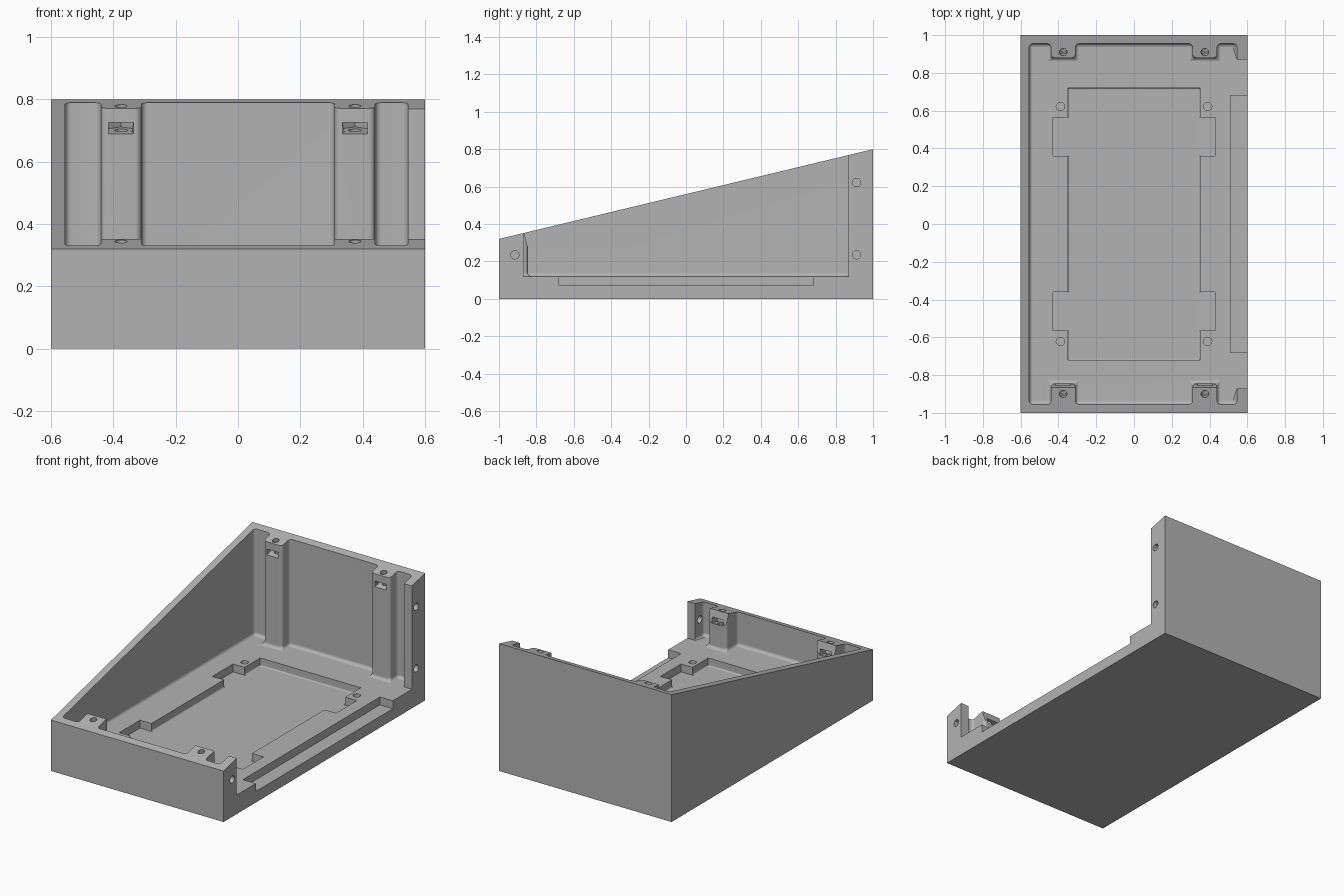
import bpy, bmesh, math
from mathutils import Matrix, Vector

cube = bpy.data.objects.get("Cube")
if cube:
    bpy.data.objects.remove(cube, do_unlink=True)

LOW, HIGH, FLOOR, RECESS = 0.32, 0.80, 0.12, 0.07
TILT = math.atan2(HIGH - LOW, 2)


def slope_z(y):
    return LOW + (y + 1) * (HIGH - LOW) / 2


def finish(bm, name):
    bmesh.ops.recalc_face_normals(bm, faces=bm.faces)
    mesh = bpy.data.meshes.new(name)
    bm.to_mesh(mesh)
    bm.free()
    obj = bpy.data.objects.new(name, mesh)
    bpy.context.collection.objects.link(obj)
    return obj


def prism(name, points, direction, fillet=0, rule=None):
    """Extrude an outline; round the edges chosen by the rule."""
    bm = bmesh.new()
    face = bm.faces.new([bm.verts.new(p) for p in points])
    new = bmesh.ops.extrude_face_region(bm, geom=[face])["geom"]
    bmesh.ops.translate(bm, vec=direction,
                        verts=[v for v in new if isinstance(v, bmesh.types.BMVert)])
    bmesh.ops.recalc_face_normals(bm, faces=bm.faces)
    if fillet:
        edges = [e for e in bm.edges if rule(e.verts[0].co, e.verts[1].co)]
        bmesh.ops.bevel(bm, geom=edges, offset=fillet, segments=4,
                        profile=0.5, affect='EDGES')
    return finish(bm, name)


def box(name, lo, hi, matrix=Matrix()):
    lo, hi = Vector(lo), Vector(hi)
    bm = bmesh.new()
    bmesh.ops.create_cube(bm, size=1, matrix=matrix @ Matrix.Translation((lo + hi) / 2)
                          @ Matrix.Diagonal((*(hi - lo), 1)))
    return finish(bm, name)


def rod(name, radius, depth, matrix, sides=24):
    bm = bmesh.new()
    bmesh.ops.create_cone(bm, cap_ends=True, segments=sides, radius1=radius,
                          radius2=radius, depth=depth, matrix=matrix)
    return finish(bm, name)


def cut(cutter):
    """Subtract a cutter from the housing and discard it."""
    cutter.hide_render = True
    mod = housing.modifiers.new("cut", 'BOOLEAN')
    mod.operation, mod.solver, mod.object = 'DIFFERENCE', 'EXACT', cutter
    bpy.context.view_layer.objects.active = housing
    bpy.ops.object.modifier_apply(modifier=mod.name)
    bpy.data.objects.remove(cutter, do_unlink=True)


# Wedge-shaped housing block
housing = prism("housing", [(-0.6, -1, 0), (-0.6, 1, 0), (-0.6, 1, HIGH), (-0.6, -1, LOW)],
                (1.2, 0, 0))

# Cavity outline: four screw bosses, wide opening on the left side
WALL, MOUTH, STUB = 0.955, 0.87, 0.545


def boss_row(y_wall, y_boss):
    row = []
    for outer, inner in ((0.44, 0.31), (-0.31, -0.44)):
        row += [(outer, y_wall), (outer, y_boss), (inner, y_boss), (inner, y_wall)]
    return [(STUB, y_wall)] + row + [(-0.555, y_wall)]


outline = [(0.7, MOUTH), (STUB, MOUTH)] + boss_row(WALL, 0.88)
outline += boss_row(-WALL, -0.845)[::-1] + [(STUB, -MOUTH), (0.7, -MOUTH)]


def cavity_edges(a, b):
    if max(a.x, b.x) > 0.6 or min(a.z, b.z) > FLOOR + 0.01:
        return False
    vertical = abs(a.z - b.z) > 0.1
    return not (vertical and abs(abs(a.y) - MOUTH) < 0.001 and a.x > 0.5)


cut(prism("cavity", [(x, y, FLOOR) for x, y in outline], (0, 0, 1), 0.02, cavity_edges))

# Recessed floor panel with side notches
cut(prism("floor_recess", [(x, y, RECESS) for x, y in
                           ((-0.35, -0.72), (0.35, -0.72), (0.35, 0.72), (-0.35, 0.72))],
          (0, 0, 0.2), 0.01, lambda a, b: max(a.z, b.z) < FLOOR))
for sx in (-1, 1):
    for sy in (-1, 1):
        xs, ys = sorted((sx * 0.3, sx * 0.43)), sorted((sy * 0.36, sy * 0.565))
        cut(box("notch", (xs[0], ys[0], RECESS), (xs[1], ys[1], 0.2)))
        cut(rod("floor_hole", 0.022, 0.2,
                Matrix.Translation((sx * 0.39, sy * 0.622, 0.14))))

# Ledge along the open side
cut(box("ledge", (0.51, -0.68, RECESS), (0.7, 0.68, 0.2)))

# Boss tops: screw holes and nut slots square to the slope
for y, toward in ((0.91, -1), (-0.90, 1)):
    for x in (-0.375, 0.375):
        frame = Matrix.Translation((x, y, slope_z(y))) @ Matrix.Rotation(TILT, 4, 'X')
        if toward > 0:
            cut(box("boss_relief", (-0.075, 0.036, -0.072), (0.075, 0.1, 0.1), frame))
        cut(rod("screw_hole", 0.02, 0.3, frame))
        ends = sorted((0, toward * 0.1))
        cut(box("nut_slot", (-0.04, ends[0], -0.08), (0.04, ends[1], -0.045), frame))
        cut(rod("nut_pocket", 0.0462, 0.035,
                frame @ Matrix.Translation((0, 0, -0.0625)), 6))

# Fixing holes through the end stubs
for y, z in ((-0.915, 0.235), (0.912, 0.235), (0.912, 0.622)):
    cut(rod("side_hole", 0.022, 0.18,
            Matrix.Translation((0.6, y, z)) @ Matrix.Rotation(math.pi / 2, 4, 'Y')))

# Plain grey finish
grey = bpy.data.materials.new("plain_grey")
grey.use_nodes = True
color = (0.45, 0.45, 0.45, 1)
grey.diffuse_color = color
grey.node_tree.nodes["Principled BSDF"].inputs["Base Color"].default_value = color
housing.data.materials.clear()
housing.data.materials.append(grey)
for poly in housing.data.polygons:
    poly.material_index = 0

bpy.ops.object.select_all(action='DESELECT')
housing.select_set(True)
bpy.context.view_layer.objects.active = housing
bpy.ops.object.shade_smooth_by_angle(angle=math.radians(28))
normals = housing.modifiers.new("even_normals", 'WEIGHTED_NORMAL')
normals.keep_sharp = True
